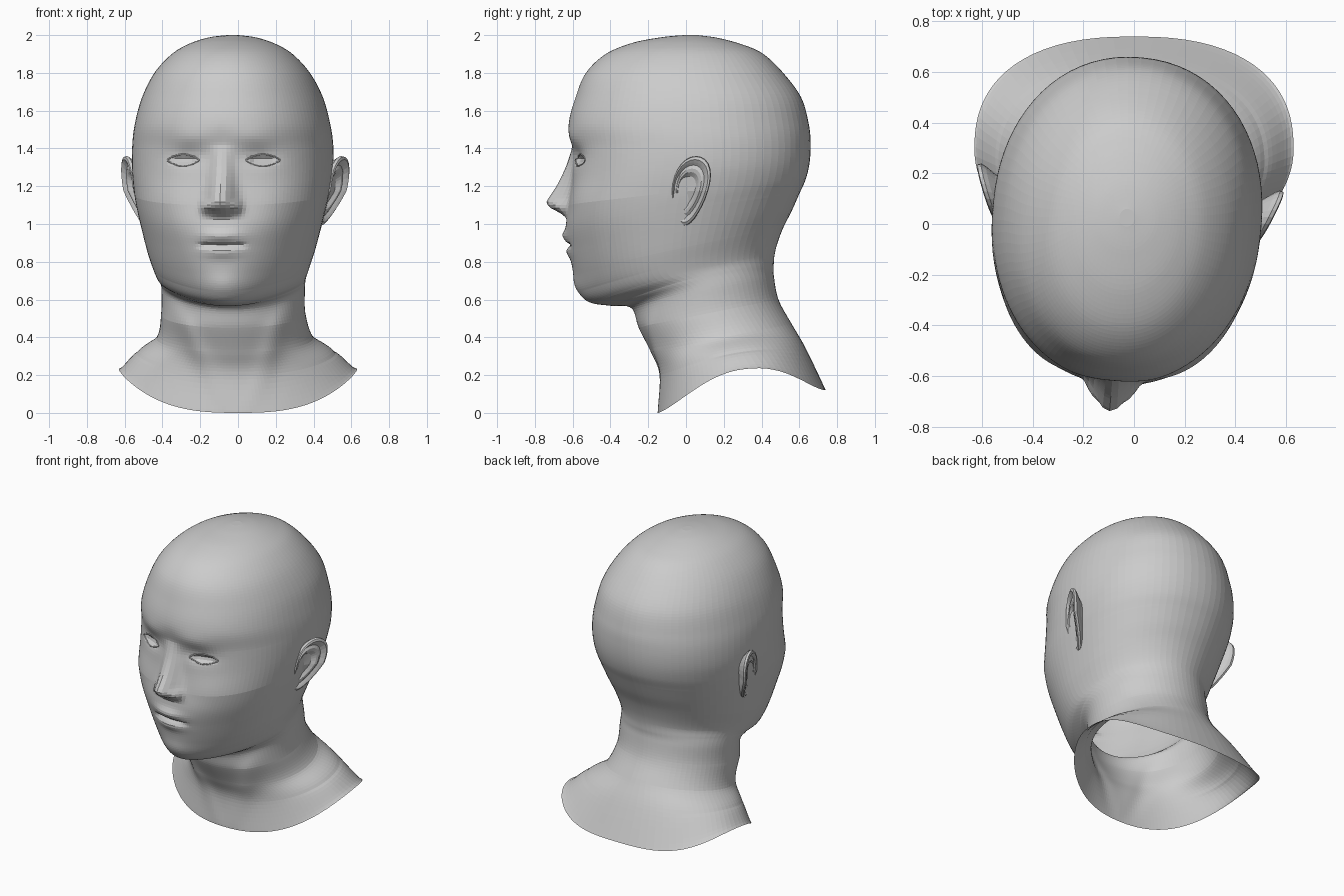
import bpy, bmesh, math
from mathutils import Vector, Matrix
from mathutils.bvhtree import BVHTree

cube = bpy.data.objects.get("Cube")
if cube:
    bpy.data.objects.remove(cube)

grey = bpy.data.materials.new("plain grey")
grey.use_nodes = True
COLOUR = (0.6, 0.6, 0.6, 1)
grey.diffuse_color = COLOUR
grey.node_tree.nodes["Principled BSDF"].inputs["Base Color"].default_value = COLOUR

# Key rings, crown to collar: front z, front y, back z, back y, half width
RINGS = [
    (2.0, -.01, 2.0, .06, .03),
    (1.99, -.12, 1.985, .17, .125),
    (1.96, -.28, 1.95, .3, .225),
    (1.9, -.425, 1.9, .41, .318),
    (1.8, -.53, 1.8, .515, .41),
    (1.67, -.585, 1.67, .61, .477),
    (1.53, -.62, 1.53, .65, .515),
    (1.4, -.6, 1.43, .66, .53),
    (1.25, -.6, 1.33, .655, .53),
    (1.1, -.62, 1.24, .635, .515),
    (.98, -.635, 1.16, .6, .495),
    (.86, -.62, 1.07, .56, .47),
    (.74, -.595, .98, .515, .443),
    (.64, -.565, .9, .485, .416),
    (.585, -.51, .84, .47, .398),
    (.567, -.4, .79, .465, .386),
    (.555, -.29, .73, .465, .38),
    (.45, -.25, .6, .49, .382),
    (.32, -.185, .47, .56, .415),
    (.2, -.14, .34, .635, .525),
    (0, -.15, .12, .74, .63),
]
SUB, COLS = 8, 104
LAST = len(RINGS) - 1
EYE_X, EYE_Z, EYE_W, EYE_H = .212, 1.338, .087, .029
TURN = -.09


def clamp(t):
    return max(0, min(1, t))


def ramp(t, points):
    """Piecewise linear curve through rising points."""
    for (a, u), (b, v) in zip(points, points[1:]):
        if t <= b:
            return u + (v - u) * clamp((t - a) / (b - a))
    return points[-1][1]


def ring_at(k):
    """Smooth blend of the key rings."""
    i = min(int(k), LAST - 1)
    t = k - i
    keys = [RINGS[max(0, min(LAST, i + j))] for j in (-1, 0, 1, 2)]
    return [b + .5 * t * (c - a + t * (2 * a - 5 * b + 4 * c - d + t * (3 * (b - c) + d - a)))
            for a, b, c, d in zip(*keys)]


def place(v, k=0):
    """Turn the head slightly to its right, fading out down the neck."""
    turned = Matrix.Rotation(TURN * clamp((19 - k) / 5), 3, 'Z') @ Vector(v)
    return turned + Vector((-.03 * clamp((LAST - k) / 3), 0, 0))


def bump(x, z, cx, cz, sx, sz, amount):
    return amount * math.exp(-((x - cx) / sx) ** 2 - ((z - cz) / sz) ** 2)


def lid(u):
    return EYE_H * (1 - (u / EYE_W) ** 2)


def face_relief(x, z):
    """Forward displacement that models the features."""
    x = abs(x)
    # nose ridge, tip and wings
    height = ramp(z, [(1.03, 0), (1.06, .045), (1.09, .11), (1.12, .125),
                      (1.2, .083), (1.3, .042), (1.42, 0)])
    width = ramp(z, [(1.05, .08), (1.2, .065), (1.35, .05)])
    d = height * math.exp(-(x / width) ** 2.4)
    d += bump(x, z, .08, 1.09, .026, .03, .03)
    # sockets, brows, cheeks and chin
    d += bump(x, z, .19, 1.36, .1, .05, -.02)
    d += bump(x, z, .16, 1.46, .12, .05, .01)
    d += bump(x, z, .3, 1.14, .12, .1, .008)
    d += bump(x, z, 0, .68, .1, .06, .012)
    # lips and the line between them
    d += bump(x, z, 0, .938, .1, .032, .024)
    d += bump(x, z, 0, .85, .09, .03, .016)
    d += bump(0, z, 0, .887, 1, .011, -.02) * clamp((.145 - x) / .06)
    # eye openings
    if abs(x - EYE_X) < EYE_W:
        d -= .016 * clamp((lid(x - EYE_X) - abs(z - EYE_Z)) / .012)
    return d


def loft(bm, rows, cap_first=False, cap_last=False):
    rows = [[bm.verts.new(p) for p in row] for row in rows]
    n = len(rows[0])
    for a, b in zip(rows, rows[1:]):
        for j in range(n):
            bm.faces.new((a[j], b[j], b[(j + 1) % n], a[(j + 1) % n]))
    if cap_first:
        bm.faces.new(rows[0])
    if cap_last:
        bm.faces.new(rows[-1])
    bmesh.ops.recalc_face_normals(bm, faces=bm.faces)


def finish(name, data):
    obj = bpy.data.objects.new(name, data)
    data.materials.append(grey)
    bpy.context.collection.objects.link(obj)
    return obj


# Head and neck: one open shell lofted through tilted rings
rows = []
for i in range(LAST * SUB + 1):
    k = i / SUB
    zf, yf, zb, yb, half = ring_at(k)
    front = 2 / ramp(k, [(0, 2), (4, 2.1), (7, 2.2), (9, 2.35), (14, 2)])
    back = 2 / ramp(k, [(0, 2), (4, 2.1), (10, 2.15), (14, 2), (18, 2), (LAST, 2.4)])
    hump = ramp(k, [(12, 0), (15, .025), (17, 0), (18, 0), (19, .045), (LAST, .17)])
    taper = ramp(k, [(9, 0), (13, .33), (15, .3), (17, 0)])
    row = []
    for j in range(COLS):
        a = math.tau * j / COLS
        t = a - .45 * math.sin(a)
        s, c = math.sin(t), -math.cos(t)
        power = front if c < 0 else back
        x = half * math.copysign(abs(s) ** power, s)
        f = .5 + .5 * math.copysign(abs(c) ** power, c)
        y = yf + (yb - yf) * f
        z = zf + (zb - zf) * f + hump * abs(s) ** 3
        if c < 0:
            x *= 1 - taper * c * c
            if k < 14.5:
                y -= face_relief(x, z)
            else:
                # slanting neck muscles
                fade = ramp(k, [(16, 0), (17, 1), (18, 1), (LAST, 0)]) * clamp(-2 * c)
                y -= fade * .016 * math.exp(-((abs(x) - .06 - .4 * z) / .06) ** 2)
        row.append(place((x, y, z), k))
    rows.append(row)
bm = bmesh.new()
loft(bm, rows, cap_first=True)
surface = BVHTree.FromBMesh(bm)
mesh = bpy.data.meshes.new("head_and_neck")
bm.to_mesh(mesh)
bm.free()
finish("head_and_neck", mesh)

# Ear cross-section: outline scale and outward offset, from root to hollow
EAR = [(.55, -.09), (.75, -.04), (.93, -.012), (1, .005), (.98, .02), (.9, .024),
       (.82, .014), (.74, .002), (.64, .008), (.54, .004), (.42, -.016), (.12, -.022)]

for side, label in ((1, "left"), (-1, "right")):
    # Ear: lofted shell leaning away from the skull towards the back
    rows = []
    for scale, out in EAR:
        row = []
        for j in range(28):
            a = math.tau * j / 28
            dz = .185 * scale * math.sin(a)
            dy = .1 * scale * math.cos(a) * (1 + .25 * math.sin(a)) + .2 * dz
            x = .535 + .38 * dy + .37 * min(dz, 0) + .08 * max(dz, 0) + out
            row.append(place((side * x, .07 + dy - .03 * (1 - scale), 1.175 + dz)))
        rows.append(row)
    bm = bmesh.new()
    loft(bm, rows, True, True)
    mesh = bpy.data.meshes.new(label + "_ear")
    bm.to_mesh(mesh)
    bm.free()
    finish(label + "_ear", mesh)

    # Eyelid rim: fine tube laid on the face around the eye opening
    points = []
    for j in range(32):
        a = math.tau * j / 32
        u = EYE_W * math.cos(a)
        z = EYE_Z + math.copysign(lid(u) + .002, math.sin(a))
        start = place((side * (EYE_X + u), -1, z))
        hit = surface.ray_cast(start, Matrix.Rotation(TURN, 3, 'Z') @ Vector((0, 1, 0)))[0]
        if hit:
            points.append(hit)
    curve = bpy.data.curves.new(label + "_eyelid", 'CURVE')
    curve.dimensions = '3D'
    curve.bevel_depth = .004
    curve.bevel_resolution = 1
    spline = curve.splines.new('POLY')
    spline.points.add(len(points) - 1)
    for point, p in zip(spline.points, points):
        point.co = (*p, 1)
    spline.use_cyclic_u = True
    finish(label + "_eyelid", curve)
